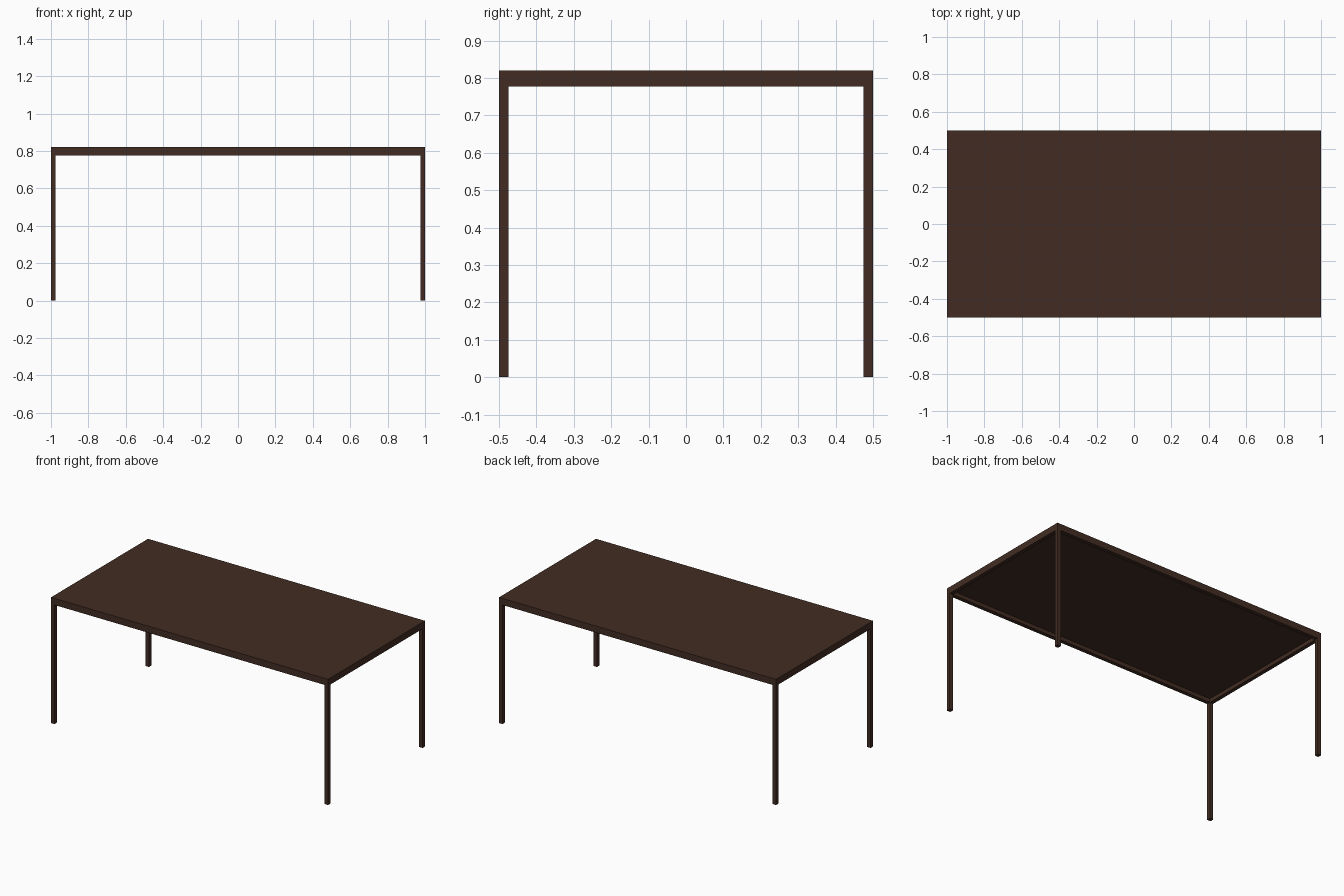
import bpy

if "Cube" in bpy.data.objects:
    bpy.data.objects.remove(bpy.data.objects["Cube"])

L, W, H = 2.0, 1.0, 0.82      # overall size
T = 0.025                     # square tube section
TOP = 0.018                   # tabletop thickness
ZF = H - TOP                  # upper side of the frame

wood = bpy.data.materials.new("dark brown")
wood.diffuse_color = (0.0545, 0.0255, 0.0163, 1)
wood.use_nodes = True
wood.node_tree.nodes["Principled BSDF"].inputs["Base Color"].default_value = wood.diffuse_color


def box(name, lo, hi):
    """Axis-aligned box between two corners."""
    bpy.ops.mesh.primitive_cube_add(size=1)
    ob = bpy.context.object
    ob.name = name
    for v in ob.data.vertices:
        v.co = [lo[i] if v.co[i] < 0 else hi[i] for i in range(3)]
    ob.data.materials.append(wood)
    return ob


def span(side, half):
    """Range of a tube lying flush with the outer edge on one side."""
    return sorted((side * half, side * (half - T)))


# Tabletop
box("tabletop", (-L / 2, -W / 2, ZF), (L / 2, W / 2, H))

# Long rails at front and back
for s, side in ((-1, "front"), (1, "back")):
    y0, y1 = span(s, W / 2)
    box(side + "_rail", (-L / 2, y0, ZF - T), (L / 2, y1, ZF))

# Short rails at left and right, fitted between the long ones
for s, side in ((-1, "left"), (1, "right")):
    x0, x1 = span(s, L / 2)
    box(side + "_rail", (x0, -W / 2 + T, ZF - T), (x1, W / 2 - T, ZF))

# Four square legs under the frame corners
for sx, nx in ((-1, "left"), (1, "right")):
    for sy, ny in ((-1, "front"), (1, "back")):
        x0, x1 = span(sx, L / 2)
        y0, y1 = span(sy, W / 2)
        box(f"{ny}_{nx}_leg", (x0, y0, 0), (x1, y1, ZF - T))
